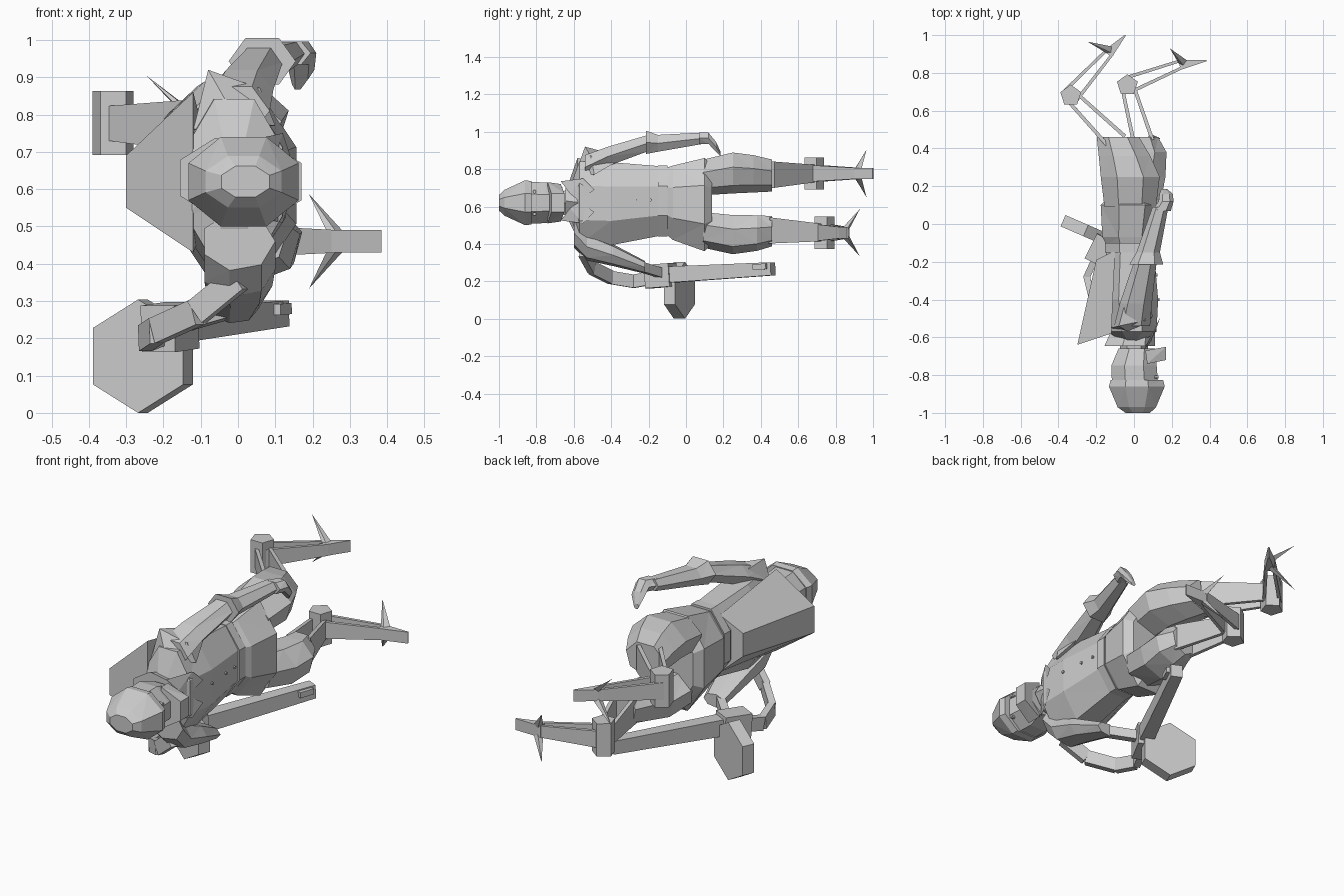
import bpy, bmesh, math
from mathutils import Vector


def finish(name, bm):
    bmesh.ops.recalc_face_normals(bm, faces=bm.faces)
    me = bpy.data.meshes.new(name)
    bm.to_mesh(me)
    bm.free()
    ob = bpy.data.objects.new(name, me)
    bpy.context.collection.objects.link(ob)
    return ob


def loft(name, sections, n=8, phase=0.0):
    """Skin through rings (y, cx, cz, rx, rz) that run along y."""
    bm = bmesh.new()
    rings = []
    for y, cx, cz, rx, rz in sections:
        ang = [(i + phase) * 2 * math.pi / n for i in range(n)]
        rings.append([bm.verts.new((cx + rx * math.cos(a), y, cz + rz * math.sin(a))) for a in ang])
    for a, b in zip(rings, rings[1:]):
        for i in range(n):
            j = (i + 1) % n
            bm.faces.new((a[i], a[j], b[j], b[i]))
    bm.faces.new(rings[0])
    bm.faces.new(rings[-1])
    bmesh.ops.triangulate(bm, faces=[f for f in bm.faces if len(f.verts) == 4])
    return finish(name, bm)


def hull(name, pts):
    bm = bmesh.new()
    vs = [bm.verts.new(p) for p in pts]
    bmesh.ops.convex_hull(bm, input=vs)
    bmesh.ops.delete(bm, geom=[v for v in bm.verts if not v.link_faces], context='VERTS')
    return finish(name, bm)


def beam(name, a, b, s0, s1=None):
    """Box from a to b; s = (width across, height in z) at each end."""
    a, b = Vector(a), Vector(b)
    d = (b - a).normalized()
    side = d.cross(Vector((0, 0, 1))).normalized()
    up = side.cross(d)
    pts = []
    for c, (w, h) in ((a, s0), (b, s1 or s0)):
        pts += [c + side * (i * w / 2) + up * (j * h / 2) for i in (-1, 1) for j in (-1, 1)]
    return hull(name, pts)


def prism(name, c, axis, r, depth, n):
    """Regular prism around an axis, one corner up (or towards +y)."""
    c, ax = Vector(c), Vector(axis).normalized()
    up = Vector((0, 1, 0)) if abs(ax.z) > 0.9 else Vector((0, 0, 1))
    s = ax.cross(up).normalized()
    up = s.cross(ax)
    pts = []
    for i in range(n):
        t = i * 2 * math.pi / n
        p = c + up * (r * math.cos(t)) + s * (r * math.sin(t))
        pts += [p + ax * depth / 2, p - ax * depth / 2]
    return hull(name, pts)


# Trunk
loft("torso", [(-0.62, -0.01, 0.63, 0.06, 0.08), (-0.57, -0.01, 0.62, 0.14, 0.24),
               (-0.40, -0.02, 0.615, 0.16, 0.24), (-0.13, -0.02, 0.63, 0.135, 0.20)], 8, 0.5)
loft("belt", [(-0.15, -0.02, 0.63, 0.145, 0.205), (-0.10, -0.02, 0.63, 0.145, 0.205)], 8, 0.5)
loft("hips", [(-0.11, -0.02, 0.63, 0.135, 0.19), (-0.07, -0.02, 0.62, 0.16, 0.215),
              (0.10, -0.01, 0.61, 0.18, 0.27), (0.14, -0.01, 0.61, 0.14, 0.22)], 8, 0.5)
for y, x in ((-0.40, 0.129), (-0.27, 0.118), (-0.19, 0.112)):
    prism("button", (x, y, 0.635), (1, 0, 0), 0.008, 0.012, 6)

# Wedge-shaped pack on the back, tapering to the waist
hull("back_pack", [(-0.30, -0.64, 0.55), (-0.30, -0.64, 0.69), (-0.12, -0.58, 0.86), (-0.12, -0.58, 0.43),
                   (-0.20, -0.19, 0.57), (-0.20, -0.19, 0.69), (-0.10, -0.14, 0.78), (-0.10, -0.14, 0.48)])

# Neck, flared collar and lapels
loft("neck", [(-0.70, 0.0, 0.62, 0.07, 0.07), (-0.58, 0.0, 0.62, 0.08, 0.08)], 6)
loft("collar", [(-0.645, -0.03, 0.63, 0.14, 0.11), (-0.56, -0.01, 0.62, 0.12, 0.09)], 7)
for s in (-1, 1):
    zc = 0.63
    hull("lapel", [(0.11, -0.57, zc), (0.09, -0.62, zc + s * 0.04), (0.05, -0.67, zc + s * 0.105),
                   (0.14, -0.49, zc + s * 0.06), (0.12, -0.55, zc + s * 0.12)])

# Head: domed helmet, face, jaw, eyes
loft("helmet", [(-1.0, 0.02, 0.62, 0.07, 0.045), (-0.97, 0.015, 0.62, 0.11, 0.075),
                (-0.86, 0.015, 0.62, 0.16, 0.13), (-0.825, 0.015, 0.62, 0.15, 0.125)], 8, 0.5)
loft("face", [(-0.84, 0.005, 0.62, 0.132, 0.12), (-0.75, 0.0, 0.62, 0.13, 0.118),
              (-0.66, 0.015, 0.62, 0.105, 0.09)], 8, 0.5)
hull("jaw", [(x, y, 0.62 + s * w) for s in (-1, 1)
             for x, y, w in ((0.06, -0.67, 0.10), (0.17, -0.65, 0.05), (0.17, -0.72, 0.05), (0.07, -0.74, 0.11))])
for z in (0.56, 0.68):
    prism("eye", (0.119, -0.81, z), (1, 0, 0), 0.01, 0.02, 6)

# Natural arm, held away from the body
hull("shoulder_pad", [(-0.08, -0.54, 0.92), (0.06, -0.51, 0.87), (0.10, -0.49, 0.77), (-0.12, -0.55, 0.76),
                      (-0.04, -0.39, 0.88), (0.06, -0.37, 0.84), (0.0, -0.59, 0.78)])
loft("upper_arm", [(-0.54, -0.01, 0.81, 0.095, 0.075), (-0.42, 0.01, 0.867, 0.085, 0.06),
                   (-0.20, 0.06, 0.94, 0.06, 0.05)], 6)
loft("forearm", [(-0.215, 0.065, 0.943, 0.09, 0.072), (-0.15, 0.075, 0.938, 0.062, 0.052),
                 (0.09, 0.14, 0.965, 0.042, 0.035)], 6)
loft("hand", [(0.07, 0.145, 0.965, 0.05, 0.035), (0.12, 0.17, 0.965, 0.04, 0.035),
              (0.16, 0.17, 0.92, 0.035, 0.03), (0.185, 0.16, 0.88, 0.015, 0.015)], 6)

# Mechanical arm: stump, bent bracket, long barrel and drum
loft("arm_stump", [(-0.60, 0.0, 0.46, 0.10, 0.08), (-0.53, 0.0, 0.385, 0.10, 0.075),
                   (-0.39, 0.0, 0.34, 0.092, 0.06), (-0.22, -0.01, 0.275, 0.062, 0.035)], 7)
path = [(0.0, -0.55, 0.36), (-0.11, -0.50, 0.27), (-0.22, -0.40, 0.22), (-0.25, -0.28, 0.20), (-0.20, -0.17, 0.22)]
for a, b in zip(path, path[1:]):
    beam("arm_bracket", a, b, (0.035, 0.07))
beam("arm_strut", (-0.02, -0.25, 0.28), (-0.16, -0.12, 0.24), (0.04, 0.05))
beam("barrel", (-0.20, -0.19, 0.23), (0.11, 0.465, 0.267), (0.075, 0.09), (0.06, 0.07))
beam("barrel_breech", (-0.215, -0.20, 0.225), (-0.15, -0.07, 0.235), (0.10, 0.125))
beam("barrel_sight", (0.082, 0.37, 0.277), (0.112, 0.44, 0.28), (0.07, 0.03))
prism("drum", (-0.255, -0.035, 0.152), (0.40, 0.92, 0), 0.152, 0.065, 6)


# Legs: fleshy thigh, then jointed blades with a spiked foot
def leg(tag, z, thigh, hinge, ankle, toe, spike):
    loft(tag + "_thigh", thigh, 7, 0.25)
    y1, kx, kz = thigh[-1][:3]
    hx, hy = hinge
    prism(tag + "_hinge", (hx, hy, z), (0, 0, 1), 0.058, 0.172, 5)
    d = Vector((ankle[0] - hx, ankle[1] - hy, 0)).normalized()
    n = Vector((-d.y, d.x, 0))
    h, a = Vector((hx, hy, z)), Vector((*ankle, z))
    k = Vector((kx, y1 - 0.03, kz))
    e = (h - k).normalized()
    m = Vector((-e.y, e.x, 0)).normalized()
    for s in (-1, 1):
        beam(tag + "_upper_blade", k + m * s * 0.05, h + m * s * 0.03, (0.02, 0.14), (0.018, 0.09))
        beam(tag + "_lower_blade", h + n * s * 0.04, a + n * s * 0.018, (0.018, 0.09), (0.015, 0.06))
        tip = Vector((*spike, z + s * 0.127))
        root = a + Vector((0, 0, s * 0.02))
        hull(tag + "_foot_spike", [root + d * 0.03, root - d * 0.02, root + n * 0.025, root - n * 0.02, tip])
    beam(tag + "_toe", a - d * 0.02, Vector((*toe, z)), (0.055, 0.06), (0.006, 0.06))


leg("upper", 0.777,
    [(0.09, -0.02, 0.76, 0.14, 0.10), (0.25, -0.02, 0.785, 0.16, 0.115),
     (0.36, -0.05, 0.78, 0.14, 0.105), (0.46, -0.085, 0.77, 0.115, 0.09)],
    (-0.335, 0.68), (-0.125, 0.915), (-0.045, 1.0), (-0.245, 0.965))
leg("lower", 0.46,
    [(0.09, 0.0, 0.48, 0.14, 0.10), (0.25, 0.03, 0.455, 0.14, 0.11),
     (0.38, 0.06, 0.463, 0.115, 0.10), (0.46, 0.05, 0.472, 0.08, 0.085)],
    (-0.035, 0.735), (0.26, 0.85), (0.385, 0.865), (0.19, 0.93))
